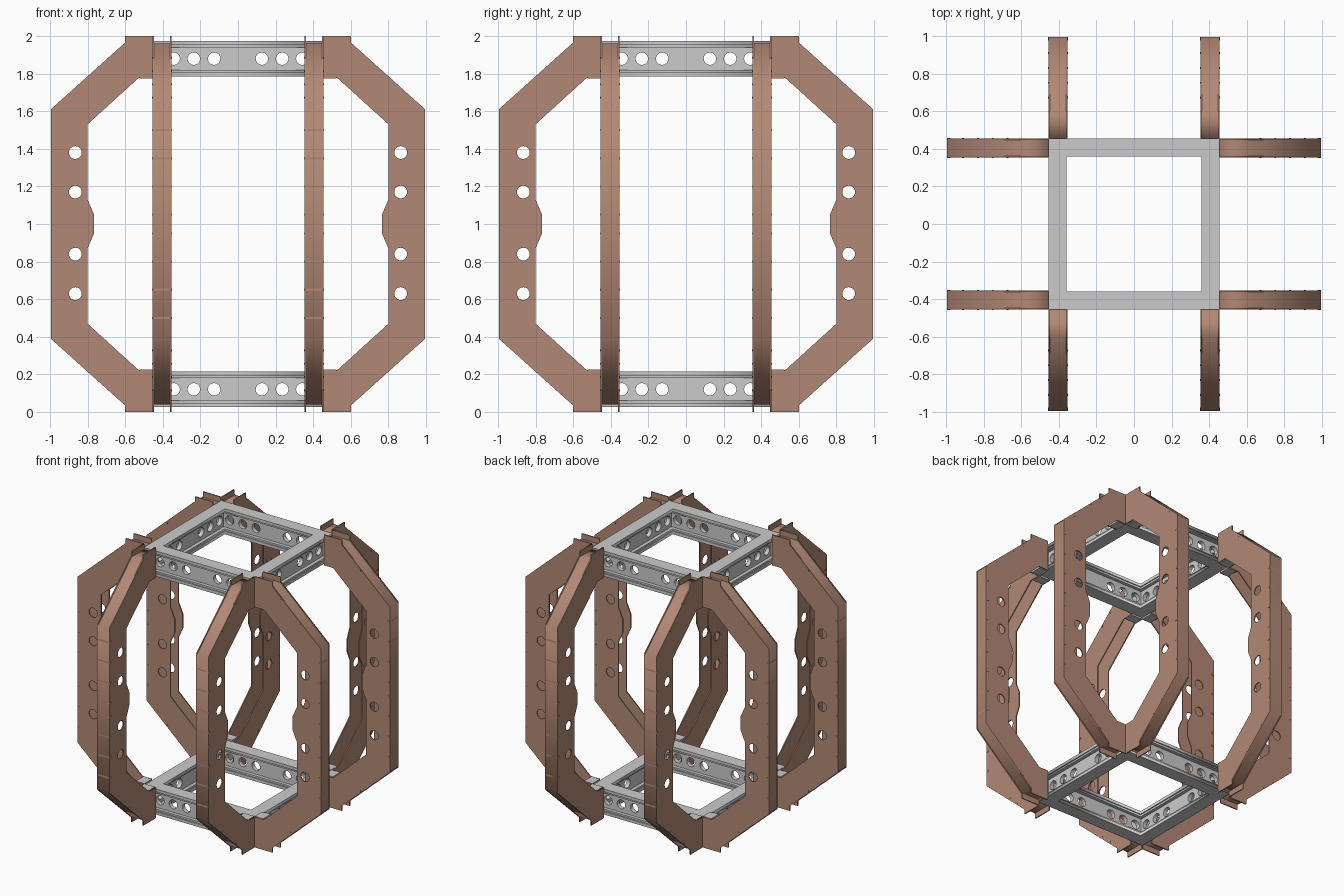
import bpy, bmesh
from math import sin, cos, pi
from mathutils import Matrix, Vector

if "Cube" in bpy.data.objects:
    bpy.data.objects.remove(bpy.data.objects["Cube"])

copper = bpy.data.materials.new("copper")
copper.diffuse_color = (0.45, 0.25, 0.18, 1)
copper.use_nodes = True
copper.node_tree.nodes["Principled BSDF"].inputs["Base Color"].default_value = copper.diffuse_color
COL = bpy.context.collection
UPRIGHT = Matrix.Rotation(pi / 2, 4, 'X')


def circle(x, z, r, n=24):
    return [(x + r * cos(2 * pi * i / n), z + r * sin(2 * pi * i / n)) for i in range(n)]


def plate(loops, thick, mat):
    """Flat plate with holes: the first loop is the outline, the rest are holes."""
    cu = bpy.data.curves.new("plate", 'CURVE')
    cu.dimensions = '2D'
    cu.fill_mode = 'BOTH'
    cu.extrude = thick / 2
    for pts in loops:
        s = cu.splines.new('POLY')
        s.points.add(len(pts) - 1)
        for p, (x, y) in zip(s.points, pts):
            p.co = (x, y, 0, 1)
        s.use_cyclic_u = True
    ob = bpy.data.objects.new("plate", cu)
    COL.objects.link(ob)
    bpy.context.view_layer.update()
    me = bpy.data.meshes.new_from_object(ob.evaluated_get(bpy.context.evaluated_depsgraph_get()))
    bpy.data.objects.remove(ob)
    me.transform(mat)
    return me


def box(bm, c, size, rot=Matrix()):
    m = Matrix.Translation(c) @ rot @ Matrix.Diagonal((*size, 1))
    bmesh.ops.create_cube(bm, size=1, matrix=m)


def finish(bm, name, mat=None):
    bmesh.ops.remove_doubles(bm, verts=bm.verts, dist=1e-5)
    bmesh.ops.recalc_face_normals(bm, faces=bm.faces)
    me = bpy.data.meshes.new(name)
    bm.to_mesh(me)
    bm.free()
    me.materials.clear()
    if mat:
        me.materials.append(mat)
    return me


def mirrored(top):
    """Complete an upper profile with its reflection about z = 1."""
    return top + [(x, 2 - z) for x, z in reversed(top)]


def place(name, me, m):
    ob = bpy.data.objects.new(name, me)
    ob.matrix_world = m
    COL.objects.link(ob)


# Side plates of one arm: C-shaped profile with round holes
outer = mirrored([(.455, 2), (.6, 2), (.6, 1.965), (.995, 1.61)])
inner = mirrored([(.455, 1.775), (.53, 1.775), (.8, 1.53), (.8, 1.13), (.765, 1.05)])
profile = outer + inner[::-1]
holes = [circle(.865, z, .034) for z in (.63, .84, 1.17, 1.38)]
bm = bmesh.new()
for y in (-.047, .047):
    bm.from_mesh(plate([profile] + holes, .008, Matrix.Translation((0, y, 0)) @ UPRIGHT))
side_mesh = finish(bm, "arm_side_plates", copper)

# Outer skin of one arm, running between the side plates
skin_out = mirrored([(.455, 1.96), (.6, 1.96), (.993, 1.607)])
skin_in = mirrored([(.455, 1.948), (.595, 1.948), (.981, 1.6)])
bm = bmesh.new()
bm.from_mesh(plate([skin_out + skin_in[::-1]], .094, UPRIGHT))
skin_mesh = finish(bm, "arm_outer_skin", copper)

# Small tabs along the outer edge
bm = bmesh.new()
for dz in (.05, .2, .35, .5):
    for s in (-1, 1):
        box(bm, (.984, 0, 1 + s * dz), (.018, .106, .012))
a, b = Vector((.6, 0, 1.965)), Vector((.995, 0, 1.61))
for t in (.2, .4, .6, .8):
    p = a.lerp(b, t) + Vector((-.007, 0, -.009))
    box(bm, p, (.01, .104, .01))
    box(bm, (p.x, 0, 2 - p.z), (.01, .104, .01))
tab_mesh = finish(bm, "arm_tabs", copper)

# Eight arms: one each side, repeated round four directions
for k in range(4):
    for s in (-1, 1):
        m = Matrix.Rotation(k * pi / 2, 4, 'Z') @ Matrix.Translation((0, s * .404, 0))
        tag = f"{k}_{'left' if s > 0 else 'right'}"
        place("arm_side_plates_" + tag, side_mesh, m)
        place("arm_outer_skin_" + tag, skin_mesh, m)
        place("arm_tabs_" + tag, tab_mesh, m)


# Square rings of flanged beams with perforated webs
def square(r):
    return [(-r, -r), (r, -r), (r, r), (-r, r)]


H = .094
bm = bmesh.new()
for s in (-1, 1):
    bm.from_mesh(plate([square(.454), square(.358)], .022, Matrix.Translation((0, 0, s * (H - .011)))))
    bm.from_mesh(plate([square(.446), square(.366)], .014, Matrix.Translation((0, 0, s * (H - .028)))))
flange_mesh = finish(bm, "ring_flanges")

web = [(-.42, -H + .03), (.42, -H + .03), (.42, H - .03), (-.42, H - .03)]
web_holes = [circle(s * x, 0, .033) for s in (-1, 1) for x in (.127, .235, .342)]
web_mesh = plate([web] + web_holes, .03, UPRIGHT)

# Beam ends that reach into the open channels of the arms
bm = bmesh.new()
for sx in (-1, 1):
    for sz in (-1, 1):
        box(bm, (sx * .485, 0, sz * (H - .013)), (.07, .084, .022))
    box(bm, (sx * .48, 0, 0), (.13, .03, 2 * H - .04))
end_mesh = finish(bm, "beam_ends")

for z, name in ((.121, "bottom"), (1.879, "top")):
    place(f"{name}_ring_flanges", flange_mesh, Matrix.Translation((0, 0, z)))
    for k in range(4):
        m = Matrix.Translation((0, 0, z)) @ Matrix.Rotation(k * pi / 2, 4, 'Z') @ Matrix.Translation((0, -.406, 0))
        place(f"{name}_ring_web_{k}", web_mesh, m)
        shift = Matrix.Translation((0, 0, -.014 if name == "top" else .014))
        place(f"{name}_beam_ends_{k}", end_mesh, shift @ m)
